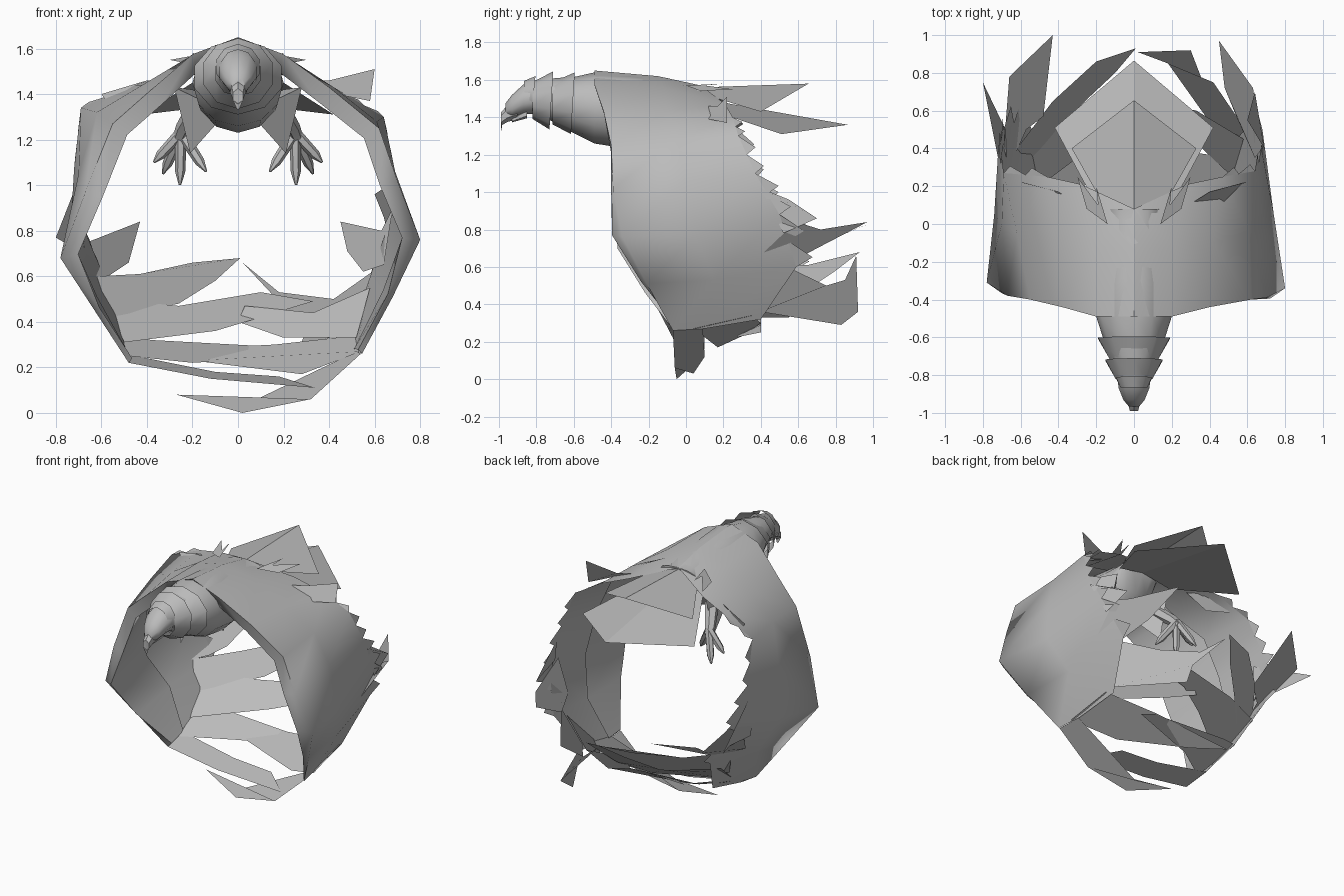
import bpy, bmesh, math
from mathutils import Vector as V

grey = bpy.data.materials.new("plumage_grey")
grey.diffuse_color = (0.5, 0.5, 0.5, 1)


def make(name, verts, faces, angle=None):
    me = bpy.data.meshes.new(name)
    me.from_pydata([tuple(v) for v in verts], [], faces)
    bm = bmesh.new()
    bm.from_mesh(me)
    bmesh.ops.recalc_face_normals(bm, faces=bm.faces)
    bm.to_mesh(me)
    bm.free()
    ob = bpy.data.objects.new(name, me)
    bpy.context.collection.objects.link(ob)
    me.materials.append(grey)
    if angle:
        bpy.ops.object.select_all(action='DESELECT')
        ob.select_set(True)
        bpy.context.view_layer.objects.active = ob
        bpy.ops.object.shade_smooth_by_angle(angle=math.radians(angle))
    return ob


def loft(name, rings, n=10, angle=50, cap=True):
    """Tube along y from (y, centre z, half width, half height)."""
    vs, fs = [], []
    for y, z, w, h in rings:
        for k in range(n):
            a = 2 * math.pi * k / n + math.pi / 2
            vs.append((w * math.cos(a), y, z + h * math.sin(a)))
    for i in range(len(rings) - 1):
        for k in range(n):
            j = (k + 1) % n
            fs.append((i*n + k, i*n + j, i*n + n + j, i*n + n + k))
    if cap:
        fs += [tuple(range(n)), tuple(range(len(vs) - n, len(vs)))]
    return make(name, vs, fs, angle)


def limb(name, path, n=6):
    """Tube along points (x, y, z, radius)."""
    vs, fs = [], []
    d = (V(path[-1][:3]) - V(path[0][:3])).normalized()
    u = d.cross(V((0, 1, 0))).normalized()
    w = d.cross(u)
    for x, y, z, r in path:
        vs += [V((x, y, z)) + r * (u * math.cos(t) + w * math.sin(t))
               for t in (2 * math.pi * k / n for k in range(n))]
    for i in range(len(path) - 1):
        fs += [(i*n + k, i*n + (k+1) % n, i*n + n + (k+1) % n, i*n + n + k) for k in range(n)]
    fs += [tuple(range(n)), tuple(range(len(vs) - n, len(vs)))]
    make(name, vs, fs, 50)


# body and neck, head
loft("body", [(-0.8, 1.5, .09, .08), (-0.7, 1.49, .12, .12), (-0.6, 1.465, .165, .15),
              (-0.49, 1.45, .2, .19), (-0.3, 1.43, .19, .2), (-0.1, 1.43, .17, .18),
              (0.02, 1.48, .15, .1), (0.08, 1.53, .14, .04)], 12)
loft("head", [(-0.965, 1.44, .03, .035), (-0.93, 1.46, .06, .06), (-0.87, 1.495, .085, .08),
              (-0.8, 1.51, .095, .09)])
# hooked beak
loft("upper_beak", [(-0.9, 1.44, .045, .05), (-0.955, 1.42, .035, .045), (-0.99, 1.39, .025, .035),
                    (-0.985, 1.345, .008, .015)], 6)
loft("lower_beak", [(-0.85, 1.42, .045, .025), (-0.93, 1.385, .015, .012)], 6)

# neck ruffs flaring backwards
for i, (y, z, w, h, d, f) in enumerate([(-0.815, 1.52, .1, .1, .05, .75), (-0.72, 1.49, .16, .155, .1, .64),
                                        (-0.605, 1.475, .2, .165, .11, .68)]):
    n = 10
    vs, fs = [], []
    for k in range(n):
        a = 2 * math.pi * k / n + math.pi / 2
        c, s = math.cos(a), math.sin(a)
        vs += [(w * c * f, y - d, z + h * s * f), (w * c, y + .01 * s, z + h * s)]
    for k in range(n):
        j = (k + 1) % n
        fs.append((2*k, 2*k + 1, 2*j + 1, 2*j))
    make("neck_ruff_%d" % i, vs, fs, 50)

# tail fans, folded along the middle
make("tail_upper", [(0, .08, 1.56), (.16, .1, 1.52), (.33, .4, 1.43), (0, .655, 1.58), (-.33, .4, 1.43), (-.16, .1, 1.52)],
     [(0, 1, 2, 3), (0, 3, 4, 5)])
make("tail_lower", [(0, .08, 1.5), (.2, .1, 1.45), (.42, .51, 1.31), (0, .865, 1.36), (-.42, .51, 1.31), (-.2, .1, 1.45)],
     [(0, 1, 2, 3), (0, 3, 4, 5)])

# wing stations from shoulder to tip: leading, middle and trailing edge per side
LEAD = {
    1: [(0, -.49, 1.65), (.2, -.49, 1.575), (.4, -.44, 1.43), (.62, -.4, 1.25),
        (.70, -.39, 1.02), (.8, -.34, .76), (.68, -.21, .51), (.545, -.07, .26)],
    -1: [(0, -.49, 1.65), (.2, -.49, 1.575), (.38, -.44, 1.42), (.55, -.4, 1.27),
         (.67, -.38, .97), (.78, -.31, .68), (.63, -.19, .45), (.48, -.07, .22)]}
MID = {
    1: [(0, -.15, 1.62), (.22, -.12, 1.56), (.42, -.1, 1.43), (.61, -.05, 1.28),
        (.69, 0, 1.06), (.74, .05, .77), (.65, .15, .53), (.52, .1, .27)],
    -1: [(0, -.15, 1.62), (.22, -.12, 1.56), (.42, -.1, 1.44), (.62, -.05, 1.32),
         (.70, 0, 1.05), (.74, .05, .73), (.63, .15, .5), (.49, .1, .25)]}
TRAIL = {
    1: [(0, .08, 1.57), (.28, .21, 1.47), (.47, .25, 1.4), (.64, .28, 1.3),
        (.68, .37, 1.1), (.68, .5, .88), (.58, .59, .6), (.5, .4, .32)],
    -1: [(0, .08, 1.57), (.28, .21, 1.49), (.46, .25, 1.44), (.69, .27, 1.34),
         (.72, .37, 1.07), (.69, .5, .84), (.58, .57, .58), (.48, .4, .32)]}
LIP_Y = [.04, .03, .02, 0, -.01, -.055, -.03, .02]

FEATHERS_RIGHT = [
    [(.68, .4, .9), (.63, .72, .8), (.45, .97, .84), (.48, .72, .71), (.55, .55, .62), (.64, .35, .65)],
    [(.59, .5, .62), (.42, .75, .5), (.18, .85, .53), (.02, .91, .66), (.3, .92, .36), (.27, .83, .29), (.5, .4, .36)],
    [(.58, .45, .55), (.33, .6, .44), (.03, .6, .47), (0, .6, .4), (.2, .55, .33), (.52, .25, .33)],
    [(.52, .35, .34), (.16, .4, .3), (-.43, .38, .27), (-.2, .3, .23), (.28, .17, .17), (.54, .04, .27)],
    [(.54, -.07, .26), (.32, -.06, .06), (.02, -.05, 0), (-.27, .04, .08), (.02, .04, .03), (.3, .1, .12), (.52, .09, .27)],
    [(.69, .4, 1.02), (.6, .55, .96), (.64, .7, .86), (.66, .52, .78)]]
FEATHERS_LEFT = [
    [(-.69, .4, .85), (-.66, .78, .75), (-.43, 1, .84), (-.48, .57, .66), (-.57, .5, .6), (-.66, .3, .6)],
    [(-.71, .3, 1), (-.8, .75, .77), (-.68, .5, .7), (-.7, .3, .7)],
    [(-.62, .4, .6), (-.43, .65, .61), (-.2, .86, .66), (.01, .93, .68), (-.1, .8, .58), (-.26, .65, .48), (-.56, .33, .42)],
    [(-.58, .45, .5), (-.26, .62, .47), (.1, .65, .53), (.33, .6, .49), (.1, .6, .42), (-.1, .5, .36), (-.5, .2, .31)],
    [(-.52, .35, .35), (-.38, .4, .32), (.17, .4, .29), (.28, .4, .25), (-.2, .25, .22), (-.48, .04, .25)],
    [(-.48, -.07, .22), (-.12, -.05, .15), (.34, -.02, .11), (.18, .1, .16), (-.1, .1, .18), (-.5, .1, .26)]]

for s, side in ((1, "right"), (-1, "left")):
    flip = lambda p: V((s * p[0], p[1], p[2]))
    vs, fs = [], []
    for i in range(8):
        L, M, T = flip(LEAD[s][i]), flip(MID[s][i]), flip(TRAIL[s][i])
        # thick front edge with an inner lip
        inward = (V((0, 0, .85)) - V((L.x, 0, L.z))).normalized()
        lip = L + inward * (.08 if 0 < i < 6 else .025) + V((0, LIP_Y[i], 0))
        vs += [T, M, L, lip, M + inward * .015]
    for i in range(7):
        fs += [(5*i + k, 5*i + k + 1, 5*i + k + 6, 5*i + k + 5) for k in range(4)]
    make(side + "_wing", vs, fs, 75)

    # ragged trailing edge
    tv, tf = [], []
    for i in range(2, 6):
        a, b = flip(TRAIL[s][i]), flip(TRAIL[s][i + 1])
        for k in range(2):
            p, q = a.lerp(b, k / 2), a.lerp(b, (k + 1) / 2)
            tip = q.lerp(p, .3) + V((0, .02 * i, .01))
            tf.append((len(tv), len(tv) + 1, len(tv) + 2))
            tv += [p, tip, q]
    make(side + "_covert_feathers", tv, tf)

    # long flight feathers sweeping across the ring
    for i, pts in enumerate(FEATHERS_RIGHT if s > 0 else FEATHERS_LEFT):
        make("%s_flight_feather_%d" % (side, i), pts, [tuple(range(len(pts)))], 75)

    # loose shoulder feathers
    tip_z = 1.51 if s > 0 else 1.4
    for i, pts in enumerate([[(.14, .0, 1.57), (.2, .2, 1.58), (.19, .1, 1.57), (.3, .25, 1.55), (.25, .08, 1.54)],
                             [(.32, .12, 1.46), (.4, .17, 1.46), (.6, .22, tip_z), (.58, .22, 1.37), (.48, .12, 1.39)]]):
        make("%s_shoulder_feather_%d" % (side, i), [flip(p) for p in pts], [tuple(range(len(pts)))])

    # thigh plumage, shin, toes
    tv = [(.05, -.14, 1.32), (.28, -.1, 1.43), (.2, .08, 1.42), (.21, 0, 1.14)]
    make(side + "_thigh", [flip(p) for p in tv], [(0, 1, 3), (1, 2, 3), (2, 0, 3), (0, 1, 2)])
    limb(side + "_shin", [(s * .18, -.02, 1.34, .045), (s * .24, .08, 1.25, .035), (s * .26, .12, 1.2, .03)])
    for i, (x, y, z) in enumerate([(.37, .12, 1.1), (.33, .2, 1.05), (.255, .1, 1.0), (.14, .04, 1.06)]):
        limb("%s_toe_%d" % (side, i), [(s * .25, .11, 1.23, .026),
             (s * (.25 + (x - .25) * .75), .11 + (y - .11) * .75, 1.23 + (z - 1.23) * .75, .022),
             (s * x, y, z, .005)])
